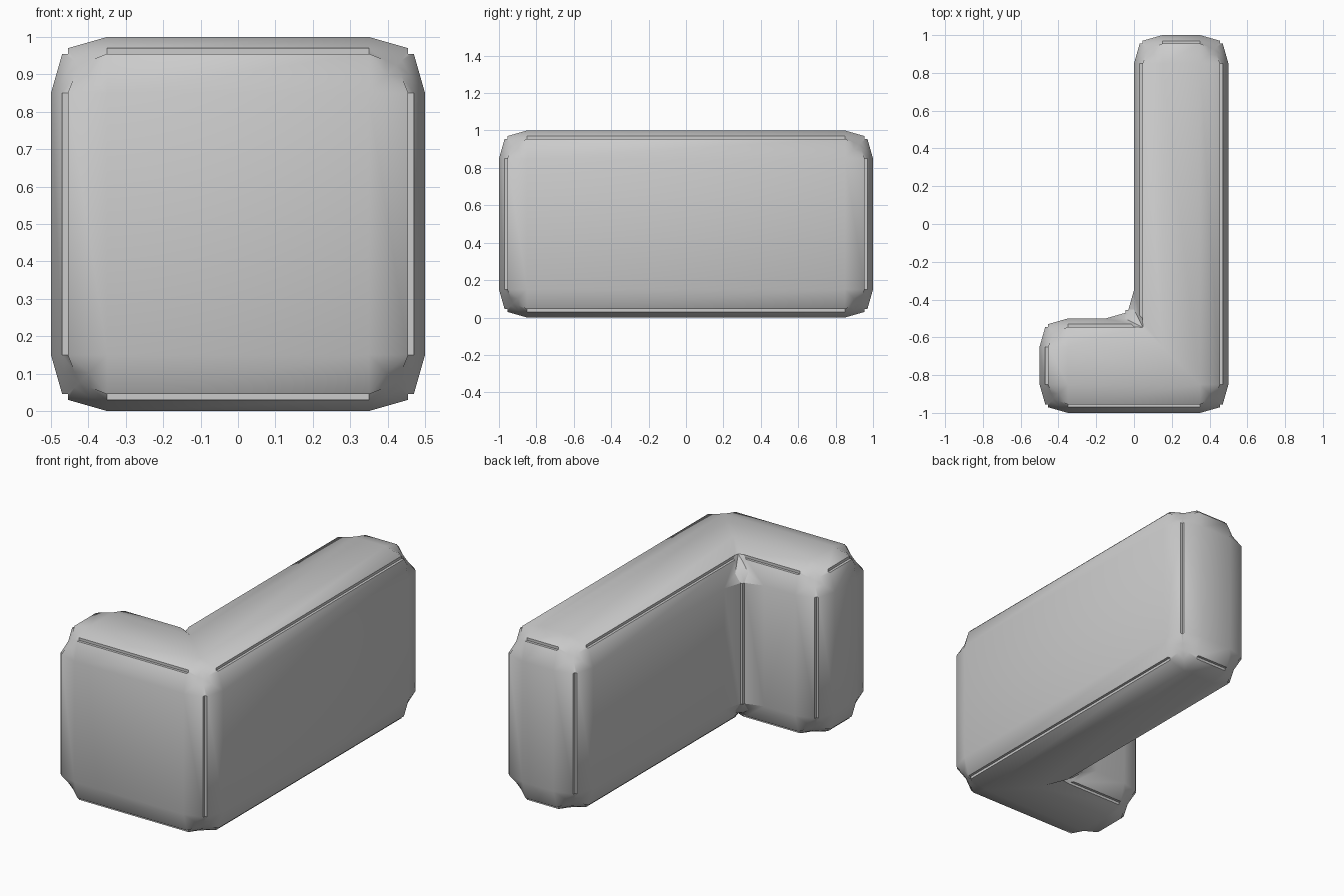
import bpy, bmesh, math

if "Cube" in bpy.data.objects:
    bpy.data.objects.remove(bpy.data.objects["Cube"])

# L-shaped block: footprint extruded upwards
outline = [(-0.5, -1), (0.5, -1), (0.5, 1), (0, 1), (0, -0.5), (-0.5, -0.5)]
bm = bmesh.new()
base = bm.faces.new([bm.verts.new((x, y, 0)) for x, y in outline])
ext = bmesh.ops.extrude_face_region(bm, geom=[base])
for v in ext["geom"]:
    if isinstance(v, bmesh.types.BMVert):
        v.co.z = 1
bmesh.ops.recalc_face_normals(bm, faces=bm.faces)
mesh = bpy.data.meshes.new("corner_block")
bm.to_mesh(mesh)
bm.free()
block = bpy.data.objects.new("corner_block", mesh)
bpy.context.collection.objects.link(block)

# Edge trim: shallow chamfer, narrow groove, shallow chamfer
bevel = block.modifiers.new("grooved_edges", "BEVEL")
bevel.width = 0.15
bevel.segments = 4
bevel.limit_method = "ANGLE"
bevel.angle_limit = math.radians(30)
bevel.profile_type = "CUSTOM"
profile = bevel.custom_profile
for x, y in [(0.8, 0.7), (0.7, 0.7), (0.7, 0.8)]:
    profile.points.add(x, y)
for p in profile.points:
    p.handle_type_1 = p.handle_type_2 = "VECTOR"
profile.update()

# Bake the bevel, then smooth all but the sharp groove edges
bpy.context.view_layer.objects.active = block
block.select_set(True)
bpy.ops.object.modifier_apply(modifier=bevel.name)
bpy.ops.object.shade_smooth_by_angle(angle=math.radians(30))
